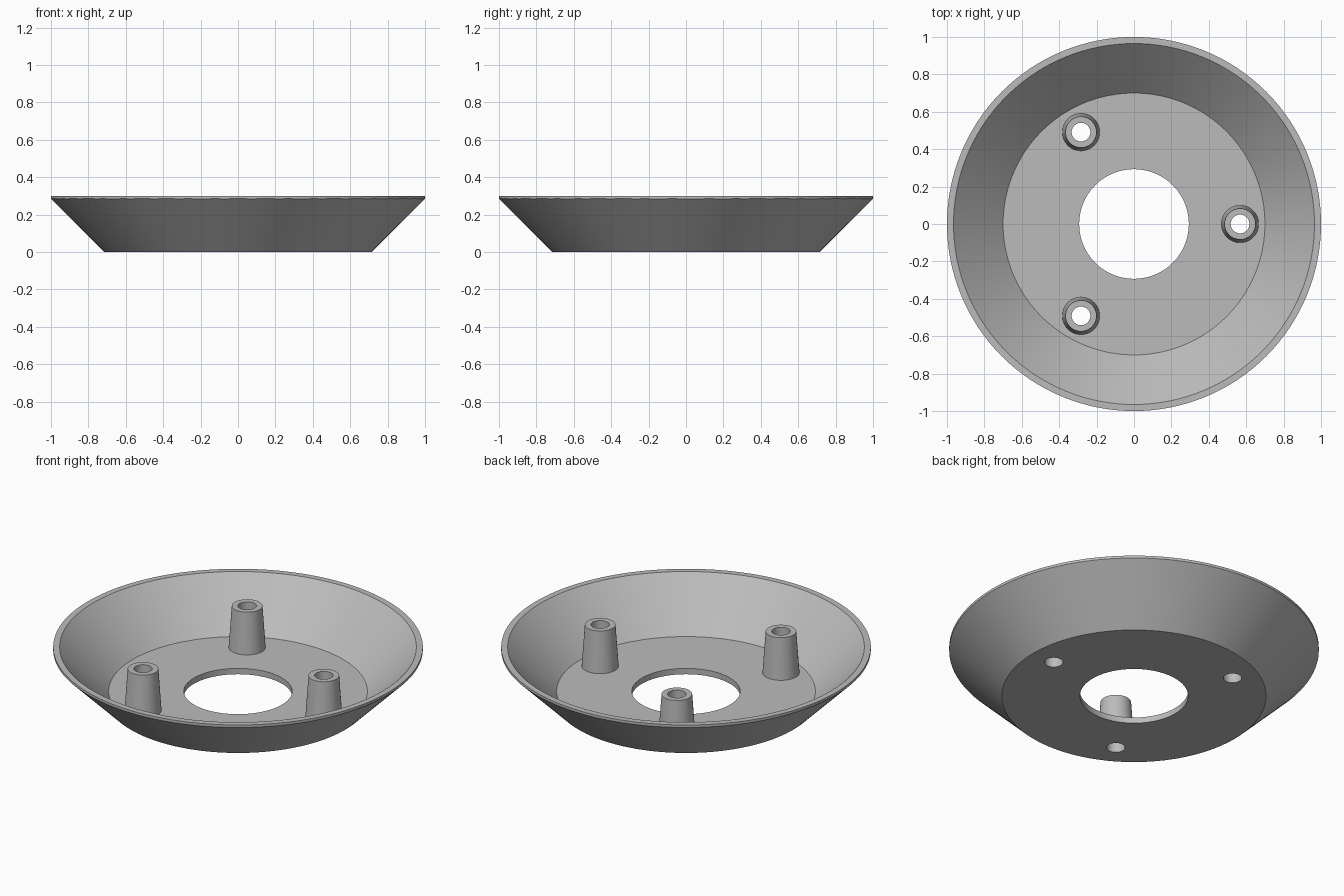
import bpy, bmesh, math
from mathutils import Matrix, Vector

old = bpy.data.objects.get("Cube")
if old:
    bpy.data.objects.remove(old, do_unlink=True)

grey = bpy.data.materials.new("plain grey")
grey.use_nodes = True
colour = (0.5, 0.5, 0.5, 1)
grey.diffuse_color = colour
grey.node_tree.nodes["Principled BSDF"].inputs["Base Color"].default_value = colour

FLOOR = 0.035
BORE = 0.05
POST_RING = 0.567


def lathe(name, profile, segments, location=(0, 0, 0)):
    """Spin a closed (radius, height) profile around the z axis."""
    bm = bmesh.new()
    verts = [bm.verts.new((r, 0, z)) for r, z in profile]
    edges = [bm.edges.new((verts[i - 1], verts[i])) for i in range(len(verts))]
    bmesh.ops.spin(bm, geom=verts + edges, cent=(0, 0, 0), axis=(0, 0, 1),
                   angle=math.tau, steps=segments, use_merge=True)
    bmesh.ops.remove_doubles(bm, verts=bm.verts, dist=0.0001)
    bmesh.ops.recalc_face_normals(bm, faces=bm.faces)
    mesh = bpy.data.meshes.new(name)
    bm.to_mesh(mesh)
    bm.free()
    mesh.materials.append(grey)
    obj = bpy.data.objects.new(name, mesh)
    obj.location = location
    bpy.context.collection.objects.link(obj)
    return obj


def smooth(obj):
    bpy.ops.object.select_all(action="DESELECT")
    obj.select_set(True)
    bpy.context.view_layer.objects.active = obj
    bpy.ops.object.shade_smooth_by_angle(angle=math.radians(25))


# Flared dish with a short vertical lip and a central opening
dish = lathe("dish", [(0.293, 0), (0.715, 0), (1, 0.285), (1, 0.3),
                      (0.965, 0.3), (0.7, FLOOR), (0.293, FLOOR)], 128)

# Three tapered hollow posts, evenly spaced on the floor
spots = [Matrix.Rotation(i * math.tau / 3, 3, "Z") @ Vector((POST_RING, 0, 0))
         for i in range(3)]
posts = [lathe(f"post_{i + 1}", [(BORE, FLOOR), (0.1, FLOOR), (0.083, 0.282), (BORE, 0.282)],
               48, spot) for i, spot in enumerate(spots)]

# Screw holes through the floor, in line with the post bores
bm = bmesh.new()
for spot in spots:
    bmesh.ops.create_cone(bm, cap_ends=True, segments=48, radius1=BORE, radius2=BORE,
                          depth=0.2, matrix=Matrix.Translation(spot))
cutter_mesh = bpy.data.meshes.new("screw_hole_cutter")
bm.to_mesh(cutter_mesh)
bm.free()
cutter = bpy.data.objects.new("screw_hole_cutter", cutter_mesh)
bpy.context.collection.objects.link(cutter)
cutter.hide_render = True

holes = dish.modifiers.new("screw holes", "BOOLEAN")
holes.operation = "DIFFERENCE"
holes.solver = "EXACT"
holes.object = cutter
bpy.context.view_layer.objects.active = dish
bpy.ops.object.modifier_apply(modifier=holes.name)
bpy.data.objects.remove(cutter, do_unlink=True)

for part in [dish] + posts:
    smooth(part)
